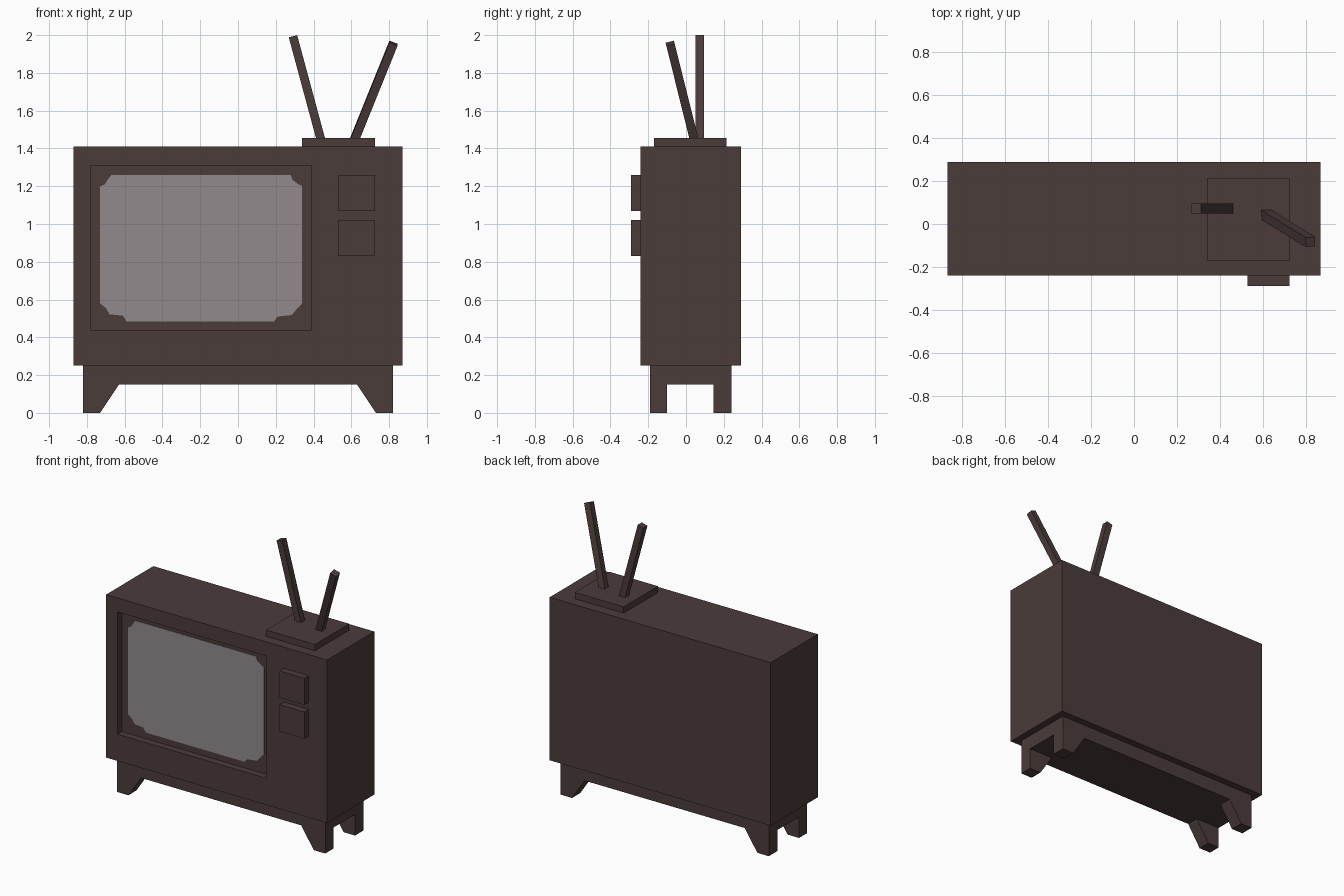
import bpy, bmesh
from mathutils import Vector

if "Cube" in bpy.data.objects:
    bpy.data.objects.remove(bpy.data.objects["Cube"])


def material(name, rgb):
    m = bpy.data.materials.new(name)
    m.diffuse_color = (*rgb, 1.0)
    m.use_nodes = True
    m.node_tree.nodes["Principled BSDF"].inputs["Base Color"].default_value = m.diffuse_color
    return m


BROWN = material("dark brown casing", (0.070, 0.045, 0.043))
GREY = material("grey screen glass", (0.287, 0.254, 0.262))


def finish(name, bm, mat):
    bmesh.ops.recalc_face_normals(bm, faces=bm.faces[:])
    me = bpy.data.meshes.new(name)
    bm.to_mesh(me)
    bm.free()
    me.materials.append(mat)
    ob = bpy.data.objects.new(name, me)
    bpy.context.collection.objects.link(ob)
    return ob


def box_bm(x0, x1, y0, y1, z0, z1):
    bm = bmesh.new()
    bmesh.ops.create_cube(bm, size=1.0)
    for v in bm.verts:
        v.co = (x1 if v.co.x > 0 else x0,
                y1 if v.co.y > 0 else y0,
                z1 if v.co.z > 0 else z0)
    return bm


def box(name, *dims):
    return finish(name, box_bm(*dims), BROWN)


def prism(name, profile, y0, y1, mat):
    """Extrude an (x, z) profile from y0 to y1."""
    bm = bmesh.new()
    face = bm.faces.new([bm.verts.new((x, y0, z)) for x, z in profile])
    ext = bmesh.ops.extrude_face_region(bm, geom=[face])
    for g in ext["geom"]:
        if isinstance(g, bmesh.types.BMVert):
            g.co.y = y1
    return finish(name, bm, mat)


def rod(name, start, end, width):
    """Square rod between two points, ends cut square to its axis."""
    a, b = Vector(start), Vector(end)
    axis = (b - a).normalized()
    v = axis.cross(Vector((1, 0, 0))).normalized()
    u = v.cross(axis).normalized()
    h = width / 2
    bm = bmesh.new()
    bmesh.ops.create_cube(bm, size=1.0)
    for p in bm.verts:
        s = [1 if c > 0 else -1 for c in p.co]
        p.co = (b if s[2] > 0 else a) + u * h * s[0] + v * h * s[1]
    return finish(name, bm, BROWN)


# Cabinet with a recessed front opening
bm = box_bm(-0.87, 0.87, -0.24, 0.29, 0.25, 1.41)
bm.normal_update()
front = min(bm.faces, key=lambda f: f.calc_center_median().y)
bmesh.ops.inset_individual(bm, faces=[front], thickness=0.1)
for v in front.verts:
    v.co = (0.39 if v.co.x > 0 else -0.78, -0.24, 1.31 if v.co.z > 0.83 else 0.44)
recess = bmesh.ops.extrude_discrete_faces(bm, faces=[front])["faces"][0]
for v in recess.verts:
    v.co.y = -0.19
finish("cabinet", bm, BROWN)

# Screen plate with stepped corners
screen = [(-0.73, 1.20), (-0.705, 1.21), (-0.69, 1.235), (-0.67, 1.26),
          (0.28, 1.26), (0.287, 1.235), (0.32, 1.21), (0.34, 1.20),
          (0.34, 0.58), (0.315, 0.555), (0.285, 0.518), (0.21, 0.51), (0.192, 0.485),
          (-0.59, 0.485), (-0.61, 0.515), (-0.68, 0.522), (-0.70, 0.555), (-0.73, 0.58)]
prism("screen", screen, -0.194, -0.19, GREY)

# Control knobs
box("upper_knob", 0.53, 0.725, -0.29, -0.24, 1.07, 1.26)
box("lower_knob", 0.53, 0.725, -0.29, -0.24, 0.83, 1.02)

# Stand with four tapered legs
box("stand_base", -0.82, 0.82, -0.19, 0.24, 0.15, 0.25)
for side, s in (("left", -1), ("right", 1)):
    for end, y0, y1 in (("front", -0.19, -0.10), ("back", 0.145, 0.24)):
        leg = [(s * 0.82, 0.15), (s * 0.63, 0.15), (s * 0.73, 0.0), (s * 0.82, 0.0)]
        prism(f"{end}_{side}_leg", leg, y0, y1, BROWN)

# Antenna base and two rods
box("antenna_base", 0.34, 0.725, -0.17, 0.215, 1.41, 1.455)
rod("left_antenna", (0.442, 0.073, 1.435), (0.291, 0.073, 1.994), 0.046)
rod("right_antenna", (0.612, 0.046, 1.435), (0.823, -0.084, 1.957), 0.046)
